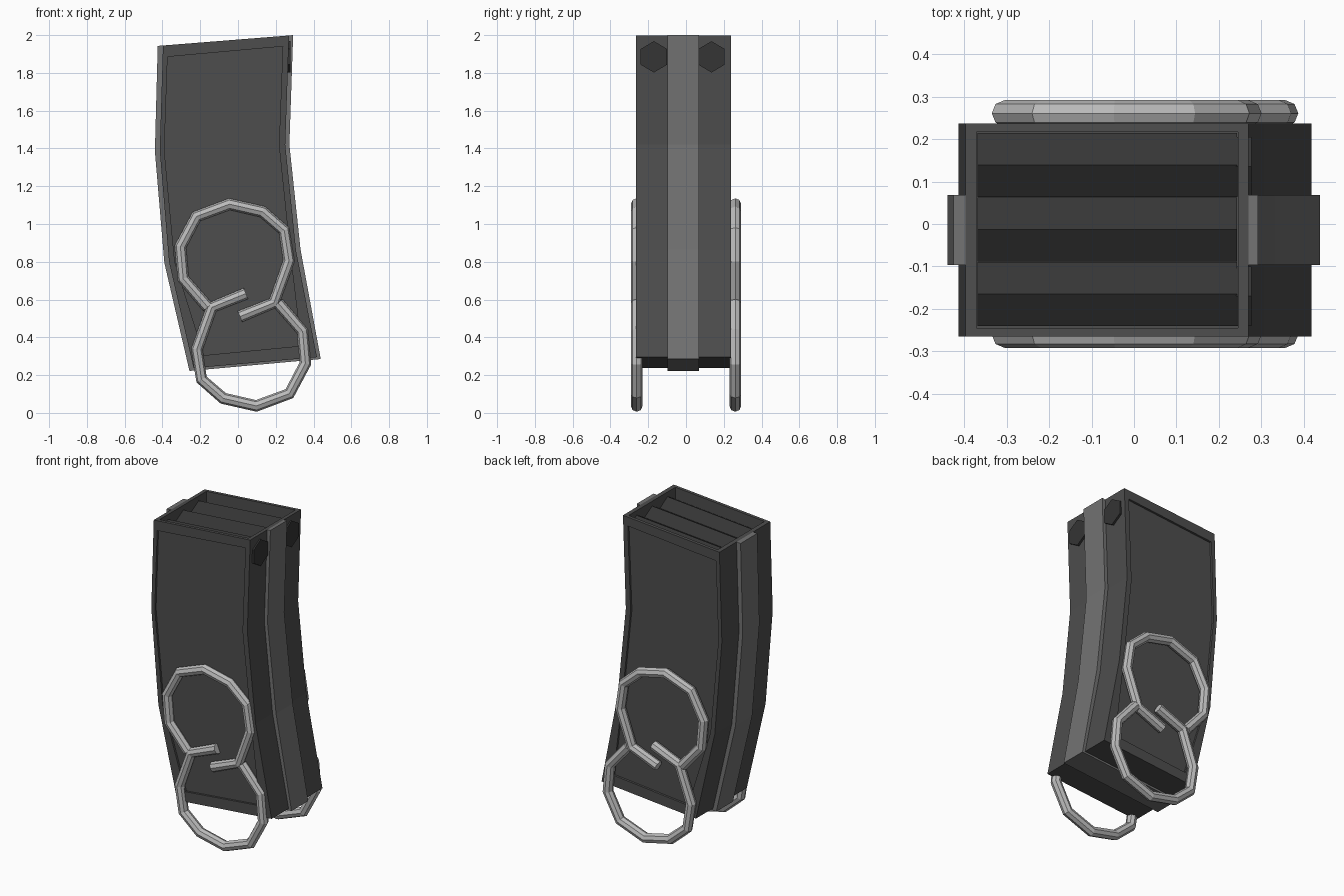
import bpy, bmesh, math
from mathutils import Vector

if "Cube" in bpy.data.objects:
    bpy.data.objects.remove(bpy.data.objects["Cube"])


def material(name, v):
    m = bpy.data.materials.new(name)
    m.diffuse_color = (v, v, v, 1)
    m.use_nodes = True
    m.node_tree.nodes["Principled BSDF"].inputs["Base Color"].default_value = m.diffuse_color
    return m


BODY, STRIP = material("dark_grey", 0.075), material("mid_grey", 0.17)
DARK, STEEL = material("near_black", 0.035), material("steel", 0.5)


def make(name, bm, mat):
    bmesh.ops.remove_doubles(bm, verts=bm.verts, dist=1e-5)
    bmesh.ops.recalc_face_normals(bm, faces=bm.faces)
    me = bpy.data.meshes.new(name)
    bm.to_mesh(me)
    bm.free()
    me.materials.append(mat)
    ob = bpy.data.objects.new(name, me)
    bpy.context.collection.objects.link(ob)
    return ob


def face(bm, pts):
    bm.faces.new([bm.verts.new(p) for p in pts])


def at(p, y):
    return Vector((p[0], y, p[1]))


# Side profile (x, z), top to bottom: shell, recessed panel and rib
L = [(-.397, 1.945), (-.414, 1.39), (-.365, .80), (-.235, .237)]
R = [(.27, 1.998), (.25, 1.42), (.307, .86), (.418, .295)]
PL = [(-.373, 1.885), (-.39, 1.39), (-.335, .80), (-.18, .305)]
PR = [(.237, 1.94), (.217, 1.415), (.275, .855), (.335, .355)]
RL = [(-.425, 1.943), (-.44, 1.385), (-.39, .795), (-.257, .222)]
RR = [(.292, 2.0), (.272, 1.42), (.331, .865), (.438, .285)]
Y0, Y1 = -.265, .237

# Curved shell with sunken side panels and an open top
bm = bmesh.new()
outer, inner = L + R[::-1], PL + PR[::-1]
for y, yp in ((Y0, Y0 + .013), (Y1, Y1 - .013)):
    for i in range(8):
        j = (i + 1) % 8
        face(bm, [at(outer[i], y), at(outer[j], y), at(inner[j], y), at(inner[i], y)])
        face(bm, [at(inner[i], y), at(inner[j], y), at(inner[j], yp), at(inner[i], yp)])
    for i in range(3):
        face(bm, [at(PL[i], yp), at(PL[i + 1], yp), at(PR[i + 1], yp), at(PR[i], yp)])
for i in range(7):
    face(bm, [at(outer[i], Y0), at(outer[i + 1], Y0), at(outer[i + 1], Y1), at(outer[i], Y1)])


def top_z(x):
    return 1.945 + (x + .397) * .053 / .667


def rect(x0, x1, y0, y1, drop=0):
    return [Vector((x, y, top_z(x) - drop)) for x, y in ((x0, y0), (x1, y0), (x1, y1), (x0, y1))]


rim = rect(-.397, .27, Y0, Y1)
lip = rect(-.371, .245, Y0 + .02, Y1 - .02)
floor = rect(-.371, .245, Y0 + .02, Y1 - .02, .16)
for i in range(4):
    j = (i + 1) % 4
    face(bm, [rim[i], rim[j], lip[j], lip[i]])
    face(bm, [lip[i], lip[j], floor[j], floor[i]])
face(bm, floor)
make("magazine_shell", bm, BODY)

# Raised centre rib wrapping down one edge, under the base and up the other
bm = bmesh.new()
ro, y0, y1 = RL + RR[::-1], -.097, .068
for i in range(7):
    a, b, c, d = ro[i], ro[i + 1], outer[i + 1], outer[i]
    face(bm, [at(a, y0), at(b, y0), at(b, y1), at(a, y1)])
    for y in (y0, y1):
        face(bm, [at(a, y), at(b, y), at(c, y), at(d, y)])
for i in (0, 7):
    face(bm, [at(ro[i], y0), at(outer[i], y0), at(outer[i], y1), at(ro[i], y1)])
make("centre_rib", bm, STRIP)

# Hexagonal prisms along x: three stacked rounds inside the opening, two bolts


def hex_prism(name, x0, x1, y, drop0, drop1, ry, rz, mat):
    bm = bmesh.new()
    ends = []
    for x, z in ((x0, drop0), (x1, drop1)):
        ends.append([Vector((x, y + ry * math.sin(k * math.pi / 3) / .866,
                             z + rz * math.cos(k * math.pi / 3))) for k in range(6)])
    for e in ends:
        face(bm, e)
    for k in range(6):
        j = (k + 1) % 6
        face(bm, [ends[0][k], ends[0][j], ends[1][j], ends[1][k]])
    make(name, bm, mat)


for n, y in enumerate((-.165, -.013, .139)):
    hex_prism(f"round_{n + 1}", -.369, .243, y, top_z(-.369) - .115, top_z(.243) - .115,
              .075, .087, DARK)
for n, y in enumerate((-.17, .135)):
    hex_prism(f"bolt_{n + 1}", .24, .277, y, 1.885, 1.885, .07, .083, DARK)

# Two interlocking open rings on each side; the lower is the upper turned 180 degrees
hook = [(.01, .51), (.19, .583), (.27, .805), (.245, .965), (.13, 1.065),
        (-.045, 1.105), (-.22, 1.04), (-.305, .88), (-.29, .71), (-.16, .56)]
CX, CZ = .026, .571
lower = [(2 * CX - x, 2 * CZ - z) for x, z in hook]
for side, y in (("front", -.261), ("back", .261)):
    for part, path in (("upper", hook), ("lower", lower)):
        cu = bpy.data.curves.new(f"{side}_{part}_ring", 'CURVE')
        cu.dimensions = '3D'
        cu.bevel_depth = .031
        cu.bevel_resolution = 2
        cu.use_fill_caps = True
        sp = cu.splines.new('POLY')
        sp.points.add(len(path) - 1)
        for p, (x, z) in zip(sp.points, path):
            p.co = (x, y, z, 1)
        sp.use_smooth = False
        cu.materials.append(STEEL)
        bpy.context.collection.objects.link(bpy.data.objects.new(cu.name, cu))
